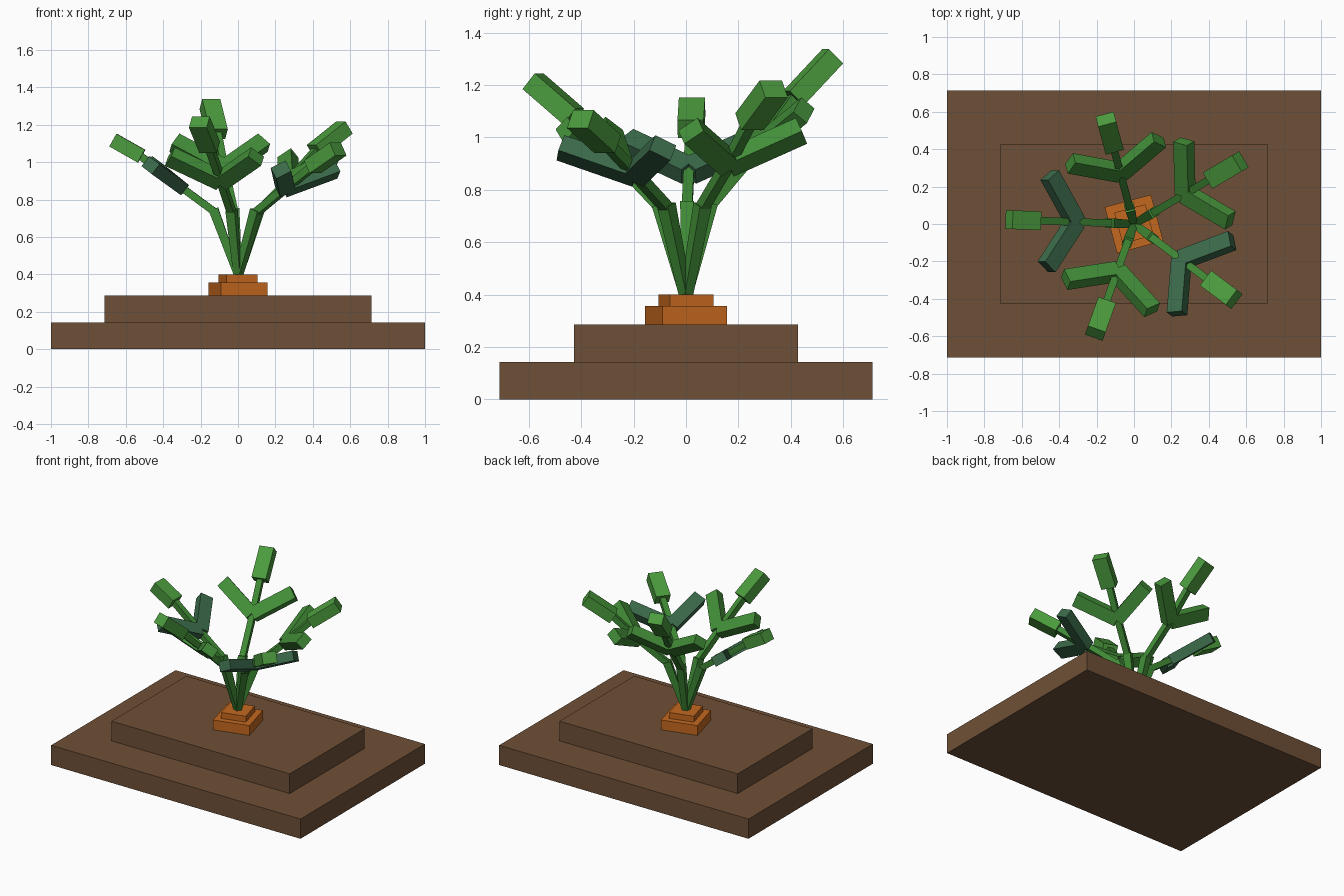
import bpy
import bmesh
from math import cos, sin, radians
from mathutils import Vector, Matrix

cube = bpy.data.objects.get("Cube")
if cube:
    bpy.data.objects.remove(cube, do_unlink=True)


def make_material(name, hex_code):
    """Flat material from an sRGB hex colour."""
    srgb = [int(hex_code[i:i + 2], 16) / 255 for i in (0, 2, 4)]
    colour = [((c + 0.055) / 1.055) ** 2.4 for c in srgb] + [1]
    mat = bpy.data.materials.new(name)
    mat.use_nodes = True
    mat.diffuse_color = colour
    shader = next(n for n in mat.node_tree.nodes if n.type == 'BSDF_PRINCIPLED')
    shader.inputs["Base Color"].default_value = colour
    return mat


soil = make_material("soil brown", "6E5037")
orange = make_material("root orange", "C4681E")
stem_green = make_material("stem green", "3F8A35")
leaf_green = make_material("leaf green", "438F39")
tip_green = make_material("bright tip green", "4C9C3E")
teal = make_material("dull teal green", "3B6A4A")


def finish(name, bm, mat):
    mesh = bpy.data.meshes.new(name)
    bm.to_mesh(mesh)
    bm.free()
    mesh.materials.append(mat)
    obj = bpy.data.objects.new(name, mesh)
    bpy.context.collection.objects.link(obj)
    return obj


def slab(name, size, bottom, mat, turn=0):
    """Upright box resting at the given height, turned about z."""
    bm = bmesh.new()
    bmesh.ops.create_cube(bm, size=1)
    bmesh.ops.scale(bm, vec=size, verts=bm.verts)
    bmesh.ops.translate(bm, vec=(0, 0, bottom + size[2] / 2), verts=bm.verts)
    bmesh.ops.rotate(bm, matrix=Matrix.Rotation(radians(turn), 3, 'Z'), verts=bm.verts)
    return finish(name, bm, mat)


def beam(name, start, end, width, thick, normal, mat, taper=1):
    """Box from start to end; normal sets the thickness side, taper scales the start."""
    along = end - start
    axis = along.normalized()
    side = normal.cross(axis).normalized()
    up = axis.cross(side)
    bm = bmesh.new()
    bmesh.ops.create_cube(bm, size=1)
    for v in bm.verts:
        x, y, z = v.co
        s = taper if x < 0 else 1
        v.co = start + along * (x + 0.5) + side * (y * width * s) + up * (z * thick * s)
    return finish(name, bm, mat)


# Stepped soil mound
slab("soil_base", (2, 1.425, 0.143), 0, soil)
slab("soil_mound", (1.43, 0.857, 0.143), 0.143, soil)

# Root crown poking out of the soil
slab("root_shoulder", (0.256, 0.256, 0.071), 0.286, orange, 15)
slab("root_crown", (0.172, 0.172, 0.043), 0.357, orange, 15)


def frond(name, azimuth, knee, fork, tip_start, tip_end, arm_mat):
    """Bent stem with two forked leaflets and a tip leaflet; points are (radius, height)."""
    a = radians(azimuth)
    out, lateral = Vector((cos(a), sin(a), 0)), Vector((-sin(a), cos(a), 0))
    root, k, f, s, e = [out * r + Vector((0, 0, z)) for r, z in
                        ((0, 0.39), knee, fork, tip_start, tip_end)]
    rise = (s - k).normalized()
    normal = rise.cross(lateral)
    lower_normal = (k - root).cross(lateral)
    beam(name + "_lower_stem", root, k + (k - root) * 0.04, 0.052, 0.052,
         lower_normal, stem_green, 0.7)
    beam(name + "_middle_stem", k, f, 0.04, 0.04, (f - k).cross(lateral), stem_green)
    beam(name + "_upper_stem", f, s + (e - s) * 0.1, 0.04, 0.04,
         (s - f).cross(lateral), stem_green)
    beam(name + "_tip_leaflet", s, e, 0.1, 0.078, (e - s).cross(lateral), tip_green)
    for label, sign in (("left", 1), ("right", -1)):
        arm = rise * 0.185 + lateral * sign * 0.245
        beam(f"{name}_{label}_leaflet", f, f + arm, 0.09, 0.068, normal, arm_mat)


frond("back_frond", 105, (0.09, 0.735), (0.285, 0.96), (0.425, 1.15), (0.58, 1.31), leaf_green)
frond("back_left_frond", 30.5, (0.12, 0.73), (0.317, 0.9), (0.478, 1.06), (0.66, 1.185), leaf_green)
frond("front_left_frond", -37, (0.12, 0.73), (0.317, 0.86), (0.498, 0.975), (0.67, 1.07), teal)
frond("front_frond", -109.5, (0.1, 0.73), (0.27, 0.9), (0.455, 1.08), (0.62, 1.215), leaf_green)
frond("right_frond", 178, (0.126, 0.735), (0.312, 0.872), (0.516, 1.032), (0.668, 1.118), teal)
